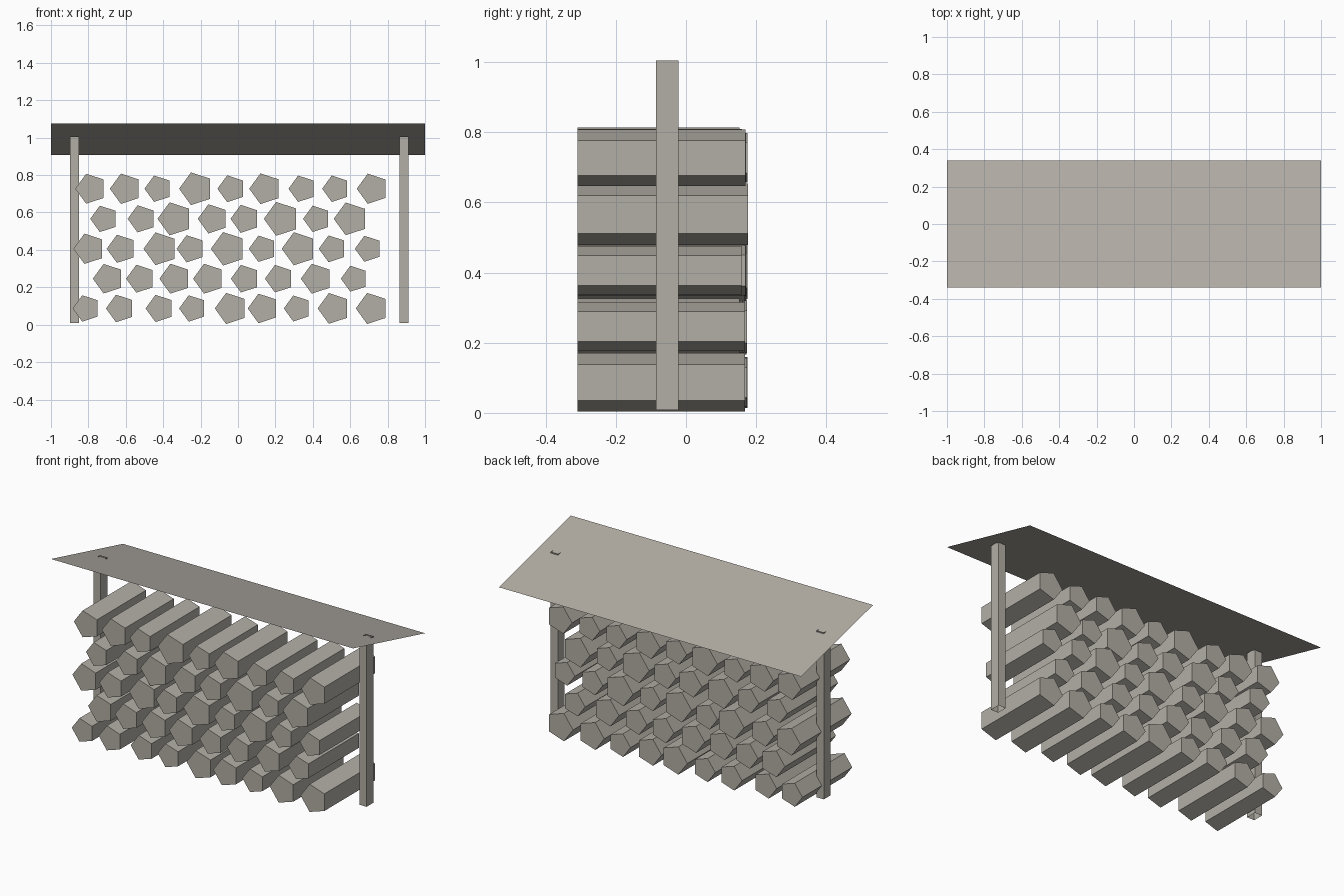
import bpy, bmesh, math, random

if "Cube" in bpy.data.objects:
    bpy.data.objects.remove(bpy.data.objects["Cube"])
random.seed(4)

mat = bpy.data.materials.new("weathered grey wood")
mat.diffuse_color = (0.45, 0.425, 0.38, 1)
mat.use_nodes = True
mat.node_tree.nodes["Principled BSDF"].inputs["Base Color"].default_value = mat.diffuse_color


def make(name, bm, recalc=True):
    if recalc:
        bmesh.ops.recalc_face_normals(bm, faces=bm.faces)
    me = bpy.data.meshes.new(name)
    bm.to_mesh(me)
    bm.free()
    me.materials.append(mat)
    ob = bpy.data.objects.new(name, me)
    bpy.context.collection.objects.link(ob)
    return ob


def prism(name, a, b, capped=True):
    """Join two matching rings of points, with or without end caps."""
    bm = bmesh.new()
    va, vb = [bm.verts.new(p) for p in a], [bm.verts.new(p) for p in b]
    n = len(va)
    for i in range(n):
        j = (i + 1) % n
        bm.faces.new((va[i], va[j], vb[j], vb[i]))
    if capped:
        bm.faces.new(va[::-1])
        bm.faces.new(vb)
    return make(name, bm)


# Sloping single-sheet roof, high at the front
bm = bmesh.new()
bm.faces.new([bm.verts.new(p) for p in
              ((-1, -.34, 1.077), (1, -.34, 1.077), (1, .34, .908), (-1, .34, .908))])
make("roof", bm, recalc=False)

# Open-ended square posts
for side, x0, x1 in (("left", -.897, -.849), ("right", .863, .911)):
    ring = [(x0, -.085), (x1, -.085), (x1, -.022), (x0, -.022)]
    prism(side + "_post", [(x, y, .008) for x, y in ring],
          [(x, y, 1.005) for x, y in ring], capped=False)

# Five-sided logs: row height, back end of the last log, (left x, width) in hundredths
rows = [
    (.727, .170, [(-87, 15.2), (-68.5, 15.4), (-50, 13.4), (-31.5, 16.6), (-11, 13.6),
                  (6, 15.6), (27, 13.4), (45, 13.4), (63.5, 15.3)]),
    (.566, .177, [(-79, 13.4), (-59, 13.8), (-43, 16.8), (-21.5, 14.8), (-4, 14.2),
                  (13.8, 17.2), (34.8, 13.4), (51.2, 16.6)]),
    (.406, .158, [(-88, 15.4), (-70.2, 14.3), (-50.5, 16.6), (-32.8, 13.8), (-14.5, 17),
                  (5.8, 13.4), (23.4, 16.8), (43.2, 13.6), (62.5, 13.2)]),
    (.246, .168, [(-77.6, 15), (-59.8, 14.2), (-42, 15.2), (-24, 15.2), (-3.8, 14),
                  (14.4, 14), (33.6, 15.2), (55, 13.2)]),
    (.087, .168, [(-88.4, 13.4), (-70.6, 14), (-49.4, 13.8), (-31.5, 13.4), (-12.4, 15.8),
                  (5.2, 15), (24.5, 13.2), (42.6, 15.6), (63, 15.8)]),
]
for r, (z, last, logs) in enumerate(rows):
    for i, (left, width) in enumerate(logs):
        rad = width / 180.9
        cx = left / 100 + rad
        end = last if i == len(logs) - 1 else random.uniform(.148, .177)
        ring = [(cx - rad * math.cos(k * math.tau / 5), z + rad * math.sin(k * math.tau / 5))
                for k in range(5)]
        prism(f"log_{r + 1}_{i + 1}", [(x, -.309, h) for x, h in ring],
              [(x, end, h) for x, h in ring])
